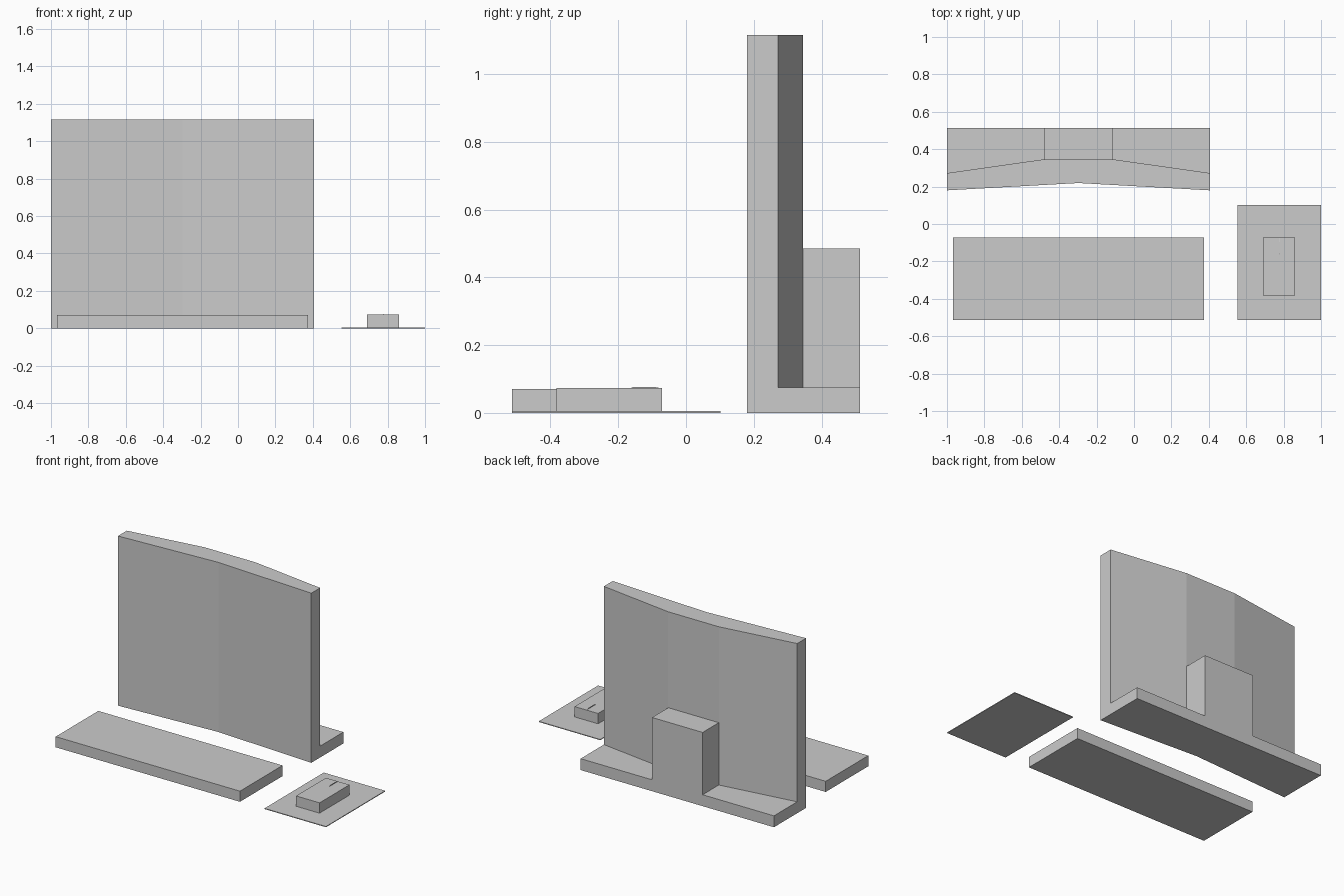
import bpy

if "Cube" in bpy.data.objects:
    bpy.data.objects.remove(bpy.data.objects["Cube"])


def mesh_object(name, verts, faces):
    me = bpy.data.meshes.new(name)
    me.from_pydata(verts, [], faces)
    ob = bpy.data.objects.new(name, me)
    bpy.context.collection.objects.link(ob)
    return ob


def prism(name, outline, z0, z1):
    """Extrude a counter-clockwise plan outline from z0 up to z1."""
    n = len(outline)
    verts = [(x, y, z) for z in (z0, z1) for x, y in outline]
    faces = [tuple(reversed(range(n))), tuple(range(n, 2 * n))]
    faces += [(i, (i + 1) % n, n + (i + 1) % n, n + i) for i in range(n)]
    return mesh_object(name, verts, faces)


def box(name, x0, x1, y0, y1, z0, z1):
    return prism(name, [(x0, y0), (x1, y0), (x1, y1), (x0, y1)], z0, z1)


LEFT, RIGHT, MID = -1.0, 0.407, -0.297
BACK = 0.514
BASE_H = 0.075
STAND_L, STAND_R = MID - 0.184, MID + 0.184

# Monitor: bowed front, three-facet back
front = [(LEFT, 0.18), (MID, 0.219), (RIGHT, 0.18)]
prism("screen_panel", front + [(RIGHT, 0.272), (STAND_R, 0.346),
                               (STAND_L, 0.346), (LEFT, 0.272)], BASE_H, 1.116)

# Base slab follows the bowed front
prism("screen_base", front + [(RIGHT, BACK), (LEFT, BACK)], 0, BASE_H)

# Rear support block
box("screen_stand", STAND_L, STAND_R, 0.346, BACK, BASE_H, 0.485)

# Keyboard slab
box("keyboard", -0.967, 0.374, -BACK, -0.071, 0, 0.07)

# Mouse mat and mouse
box("mouse_mat", 0.553, 1.0, -BACK, 0.102, 0, 0.005)
box("mouse_body", 0.69, 0.861, -0.382, -0.071, 0.005, 0.073)

# Thin scroll wheel ridge on the mouse
ridge = [(-0.165, 0.072), (-0.071, 0.072), (-0.095, 0.077), (-0.155, 0.077)]
verts = [(x, y, z) for x in (0.774, 0.777) for y, z in ridge]
faces = [(3, 2, 1, 0), (4, 5, 6, 7)]
faces += [(i, (i + 1) % 4, 4 + (i + 1) % 4, 4 + i) for i in range(4)]
mesh_object("mouse_wheel", verts, faces)
